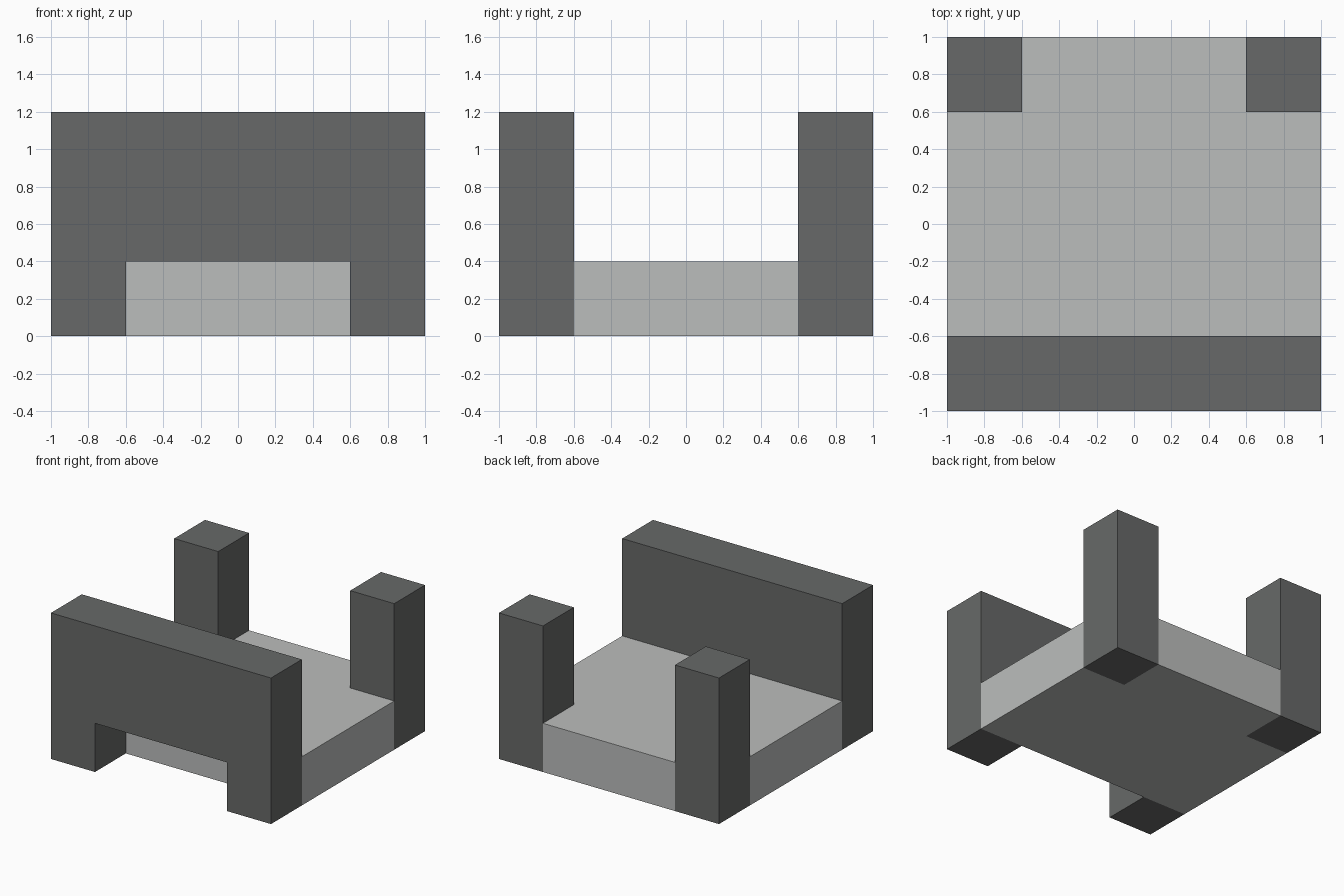
import bpy
import bmesh
from mathutils import Vector

cube = bpy.data.objects.get("Cube")
if cube:
    bpy.data.objects.remove(cube, do_unlink=True)

OUT, IN = 1.0, 0.6       # outer edge and inner edge of the posts
TOP, DECK = 1.2, 0.4     # post height and slab height


def make_material(name, rgb):
    color = (*rgb, 1.0)
    mat = bpy.data.materials.new(name)
    mat.use_nodes = True
    mat.diffuse_color = color
    bsdf = mat.node_tree.nodes["Principled BSDF"]
    bsdf.inputs["Base Color"].default_value = color
    bsdf.inputs["Roughness"].default_value = 0.8
    return mat


def extrude_profile(name, points, direction, mat):
    """Solid made by sweeping a flat outline along a direction."""
    bm = bmesh.new()
    face = bm.faces.new([bm.verts.new(p) for p in points])
    result = bmesh.ops.extrude_face_region(bm, geom=[face], use_keep_orig=True)
    moved = [g for g in result["geom"] if isinstance(g, bmesh.types.BMVert)]
    bmesh.ops.translate(bm, verts=moved, vec=Vector(direction))
    bmesh.ops.recalc_face_normals(bm, faces=bm.faces)
    mesh = bpy.data.meshes.new(name)
    bm.to_mesh(mesh)
    bm.free()
    mesh.materials.append(mat)
    obj = bpy.data.objects.new(name, mesh)
    bpy.context.collection.objects.link(obj)
    return obj


dark = make_material("dark grey", (0.136, 0.141, 0.138))
light = make_material("light grey", (0.50, 0.512, 0.505))

# Base slab, notched at the back corners to receive the posts
slab = [(-OUT, -IN), (OUT, -IN), (OUT, IN), (IN, IN),
        (IN, OUT), (-IN, OUT), (-IN, IN), (-OUT, IN)]
extrude_profile("base_slab", [(x, y, 0) for x, y in slab], (0, 0, DECK), light)

# Front wall with two feet and an opening between them
wall = [(-OUT, 0), (-IN, 0), (-IN, DECK), (IN, DECK),
        (IN, 0), (OUT, 0), (OUT, TOP), (-OUT, TOP)]
extrude_profile("front_wall", [(x, -OUT, z) for x, z in wall],
                (0, OUT - IN, 0), dark)

# Back corner posts
for side, s in (("left", 1), ("right", -1)):
    post = [(s * IN, IN), (s * OUT, IN), (s * OUT, OUT), (s * IN, OUT)]
    extrude_profile(f"back_post_{side}", [(x, y, 0) for x, y in post],
                    (0, 0, TOP), dark)
